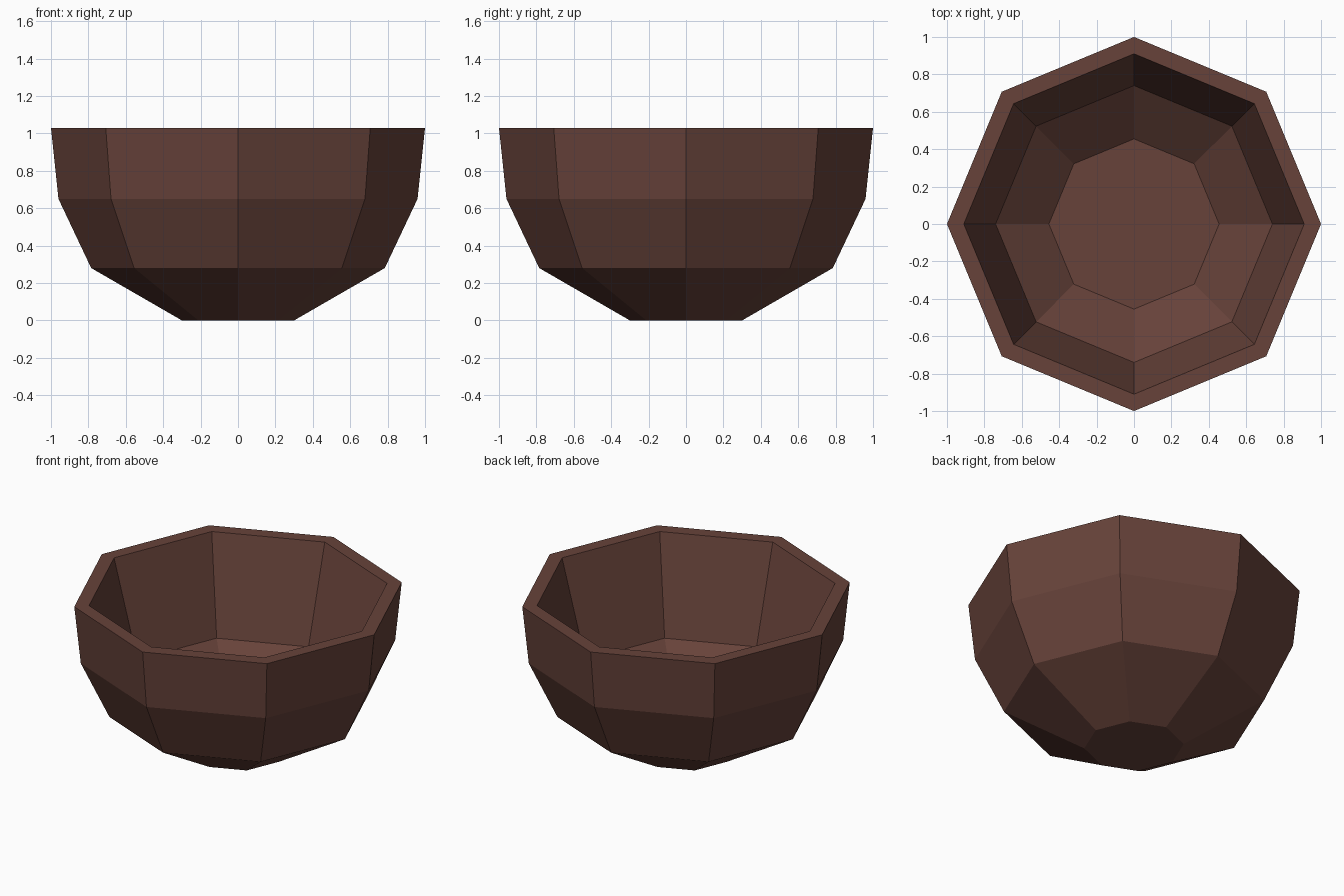
import bpy, bmesh, math

cube = bpy.data.objects.get("Cube")
if cube:
    bpy.data.objects.remove(cube, do_unlink=True)

SIDES = 8

# One brown material for the whole bowl
brown = bpy.data.materials.new("dark_brown_wood")
brown.use_nodes = True
colour = (0.135, 0.055, 0.042, 1)
brown.diffuse_color = colour
brown.node_tree.nodes["Principled BSDF"].inputs["Base Color"].default_value = colour

# Profile (radius, height): up the outside, over the rim, down the inside
profile = [(0.30, 0), (0.785, 0.28), (0.96, 0.65), (1.0, 1.03),
           (0.91, 1.03), (0.74, 0.40), (0.455, 0.18)]


def lathe(name, points, material):
    """Turn a profile into a faceted closed solid."""
    bm = bmesh.new()
    rings = []
    for radius, height in points:
        angles = [math.tau * i / SIDES for i in range(SIDES)]
        rings.append([bm.verts.new((radius * math.cos(a), radius * math.sin(a), height))
                      for a in angles])
    for low, high in zip(rings, rings[1:]):
        for i in range(SIDES):
            j = (i + 1) % SIDES
            bm.faces.new((low[i], low[j], high[j], high[i]))
    # Underside and inner floor
    bm.faces.new(rings[0][::-1])
    bm.faces.new(rings[-1])
    bmesh.ops.recalc_face_normals(bm, faces=bm.faces)
    mesh = bpy.data.meshes.new(name)
    bm.to_mesh(mesh)
    bm.free()
    mesh.materials.append(material)
    obj = bpy.data.objects.new(name, mesh)
    bpy.context.collection.objects.link(obj)
    return obj


lathe("bowl", profile, brown)
